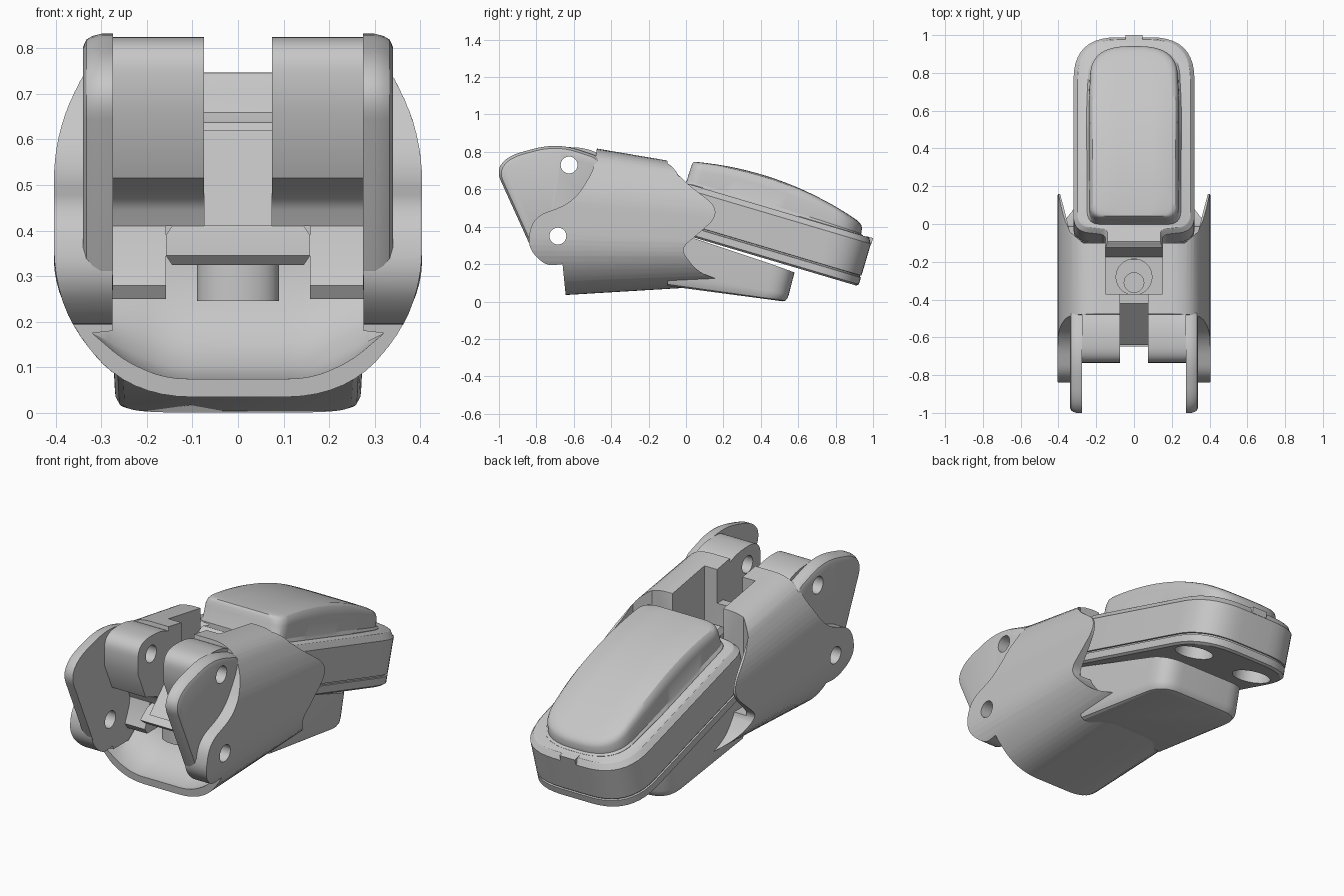
import bpy, bmesh, math
from mathutils import Vector

cube = bpy.data.objects.get("Cube")
if cube:
    bpy.data.objects.remove(cube, do_unlink=True)

grey = bpy.data.materials.new("plain grey")
grey.use_nodes = True
grey.diffuse_color = (0.57, 0.57, 0.57, 1)
grey.node_tree.nodes["Principled BSDF"].inputs["Base Color"].default_value = (0.57, 0.57, 0.57, 1)


def fillet(corners, steps=8):
    """Closed outline with each corner (a, b, cut) rounded, cuts kept under half an edge."""
    out = []
    for i, (a, b, cut) in enumerate(corners):
        p = Vector((a, b))
        if not cut:
            out.append(p)
            continue
        back = Vector(corners[i - 1][:2]) - p
        ahead = Vector(corners[(i + 1) % len(corners)][:2]) - p
        s = p + back * min(cut / back.length, 0.48)
        e = p + ahead * min(cut / ahead.length, 0.48)
        for k in range(steps + 1):
            t = k / steps
            out.append(s * (1 - t) ** 2 + p * 2 * t * (1 - t) + e * t * t)
    return out


def mirrored(half):
    return half + [(-a, b, c) for a, b, c in reversed(half)]


def loft(name, rings, strip_cap=False):
    """Solid skin through rings; strip_cap closes a symmetric last ring with cross strips."""
    bm = bmesh.new()
    rows = [[bm.verts.new(p) for p in ring] for ring in rings]
    for lo, hi in zip(rows, rows[1:]):
        for i in range(len(lo)):
            bm.faces.new((lo[i - 1], lo[i], hi[i], hi[i - 1]))
    bm.faces.new(rows[0][::-1])
    top = rows[-1]
    if strip_cap:
        for i in range(len(top) // 2 - 1):
            bm.faces.new((top[i], top[i + 1], top[-2 - i], top[-1 - i]))
    else:
        bm.faces.new(top)
    if bm.calc_volume(signed=True) < 0:
        bmesh.ops.reverse_faces(bm, faces=bm.faces)
    mesh = bpy.data.meshes.new(name)
    bm.to_mesh(mesh)
    bm.free()
    mesh.materials.append(grey)
    obj = bpy.data.objects.new(name, mesh)
    bpy.context.collection.objects.link(obj)
    return obj


def slab(name, outline, x0, x1):
    """Side outline (y, z) extruded across x."""
    return loft(name, [[(x, p[0], p[1]) for p in outline] for x in (x0, x1)])


def box(name, x0, x1, y0, y1, z0, z1):
    return slab(name, [(y0, z0), (y1, z0), (y1, z1), (y0, z1)], x0, x1)


def disc(cy, cz, r, n=32):
    return [(cy + r * math.cos(k * math.tau / n), cz + r * math.sin(k * math.tau / n)) for k in range(n)]


def carve(obj, cutter, op="DIFFERENCE"):
    """Apply a boolean, moving to the next solver if one returns nothing."""
    cutter.hide_render = True
    mod = obj.modifiers.new("cut", "BOOLEAN")
    mod.operation, mod.object = op, cutter
    result = obj.data
    for solver in ("EXACT", "MANIFOLD", "FLOAT"):
        mod.solver = solver
        bpy.context.view_layer.update()
        mesh = bpy.data.meshes.new_from_object(obj.evaluated_get(bpy.context.evaluated_depsgraph_get()))
        if len(mesh.polygons):
            result = mesh
            break
    obj.modifiers.clear()
    obj.data = result
    bpy.data.objects.remove(cutter, do_unlink=True)


def pin_holes(obj):
    for y, z in ((-0.625, 0.73), (-0.685, 0.35)):
        carve(obj, slab("pin_cutter", disc(y, z, 0.045), -0.6, 0.6))


# Ankle shell: cross-section swept along y, trimmed by its side outline
section = fillet(mirrored([(0.24, 0, 0.14), (0.404, 0.25, 0.15), (0.404, 0.73, 0.15), (0.3, 1, 0.12)]))


def shell_ring(y):
    low, high = 0.035 + 0.06 * (y + 0.64), 0.815 - 0.17 * (y + 0.46)
    return [(p.x, y, low + (high - low) * p.y) for p in section]


shell = loft("ankle_shell", [shell_ring(-0.95), shell_ring(0.25)])
side = fillet([(-0.46, 0.95, 0), (-0.15, 0.95, 0), (-0.1, 0.75, 0), (0, 0.635, 0.04),
               (0.2, 0.48, 0.11), (-0.03, 0.28, 0.05), (0.06, 0.16, 0.06), (0.18, 0.115, 0),
               (0.08, 0, 0), (-0.635, -0.05, 0), (-0.66, 0.2, 0), (-0.75, 0.19, 0.06),
               (-0.85, 0.29, 0.07), (-0.82, 0.45, 0.08), (-0.6, 0.53, 0.1), (-0.49, 0.71, 0.06)])
carve(shell, slab("side_cutter", side, -0.7, 0.7), "INTERSECT")


# Front bowl under the ankle joint, leaving a flange along the top
def bowl_ring(y, low):
    half = [(0.16, low, 0.05), (0.25, low + 0.04, 0.04), (0.32, max(0.175, low + 0.06), 0),
            (0.275, max(0.18, low + 0.07), 0), (0.275, 0.73, 0)]
    return [(p.x, y, p.y) for p in fillet(mirrored(half))]


carve(shell, loft("bowl_cutter", [bowl_ring(y, z) for y, z in
      ((-1.1, 0.072), (-0.62, 0.075), (-0.53, 0.1), (-0.46, 0.16), (-0.42, 0.23), (-0.4, 0.32))]))

# Rear socket for the toe pod, with thin side flaps
carve(shell, loft("socket_cutter", [[(-w, y, 0.27), (w, y, 0.27), (w, y, 1), (-w, y, 1)]
      for y, w in ((-0.1, 0.27), (-0.04, 0.34), (0.08, 0.37), (0.19, 0.4), (0.4, 0.41))]))

# Top slot, the gap toward the lugs and the round cup
carve(shell, box("slot_cutter", -0.15, 0.15, -0.37, -0.05, 0.46, 1))
carve(shell, box("gap_cutter", -0.075, 0.075, -0.6, -0.3, 0.62, 1))
for cy, r, z0 in ((-0.28, 0.095, 0.36), (-0.31, 0.052, 0.2)):
    carve(shell, loft("cup_cutter", [[(a, b, z) for a, b in disc(0, cy, r)] for z in (z0, 0.5)]))
pin_holes(shell)

# Side brackets, lugs and inner ribs, on both sides
bracket = fillet([(-0.82, 0.27, 0.05), (-1.015, 0.7, 0.06), (-0.95, 0.78, 0.08), (-0.69, 0.85, 0.2),
                  (-0.45, 0.77, 0.05), (-0.45, 0.5, 0.05), (-0.64, 0.27, 0.05)])
lug = fillet([(-0.67, 0.515, 0), (-0.735, 0.66, 0), (-0.735, 0.825, 0.1), (-0.52, 0.825, 0.1),
              (-0.39, 0.74, 0), (-0.39, 0.41, 0), (-0.52, 0.41, 0), (-0.55, 0.475, 0.05)])
rib = [(-0.39, 0.45), (-0.51, 0.45), (-0.525, 0.36), (-0.56, 0.28), (-0.54, 0.25), (-0.39, 0.25)]
for s, label in ((1, "left"), (-1, "right")):
    rings = []
    for x, k in ((0.274, 1), (0.3, 1), (0.32, 0.98), (0.333, 0.95), (0.34, 0.89)):
        rings.append([(s * x, -0.72 + k * (p.x + 0.72), 0.57 + k * (p.y - 0.57)) for p in bracket])
    plate = loft(label + "_bracket", rings)
    pin_holes(plate)
    pin_holes(slab(label + "_lug", lug, s * 0.075, s * 0.276))
    slab(label + "_rib", rib, s * 0.158, s * 0.276)

# Centre tab, stop plate and plug inside the bowl
slab("centre_tab", [(-0.64, 0.41), (-0.42, 0.62), (-0.375, 0.62), (-0.375, 0.41)], -0.075, 0.075)
loft("stop_plate", [[(-w, y, z), (w, y, z), (w, -0.39, z), (-w, -0.39, z)]
                    for z, w, y in ((0.325, 0.145, -0.58), (0.345, 0.158, -0.6), (0.39, 0.158, -0.54), (0.41, 0.145, -0.52))])
plug = [(0.09 * math.sin(t), -0.5 - 0.06 * math.cos(t)) for t in [math.pi * (k / 12 - 0.5) for k in range(13)]]
loft("round_plug", [[(x, y, z) for x, y in plug + [(0.09, -0.38), (-0.09, -0.38)]] for z in (0.245, 0.335)])

# Toe pod in its own tilted frame: d runs back from the tip, h is above the top face
tilt = math.radians(16.5)
tip = Vector((0, 0.997, 0.337))
along = Vector((0, math.cos(tilt), -math.sin(tilt)))
up = Vector((0, math.sin(tilt), math.cos(tilt)))


def pod_point(x, d, h):
    return tip + Vector((x, 0, 0)) - along * d + up * h


def pod_ring(outline, h, inset):
    kx, kd = 1 - inset / 0.32, 1 - inset / 0.56
    return [pod_point(p.x * kx, 0.56 + (p.y - 0.56) * kd, h) for p in outline]


pod_plan = fillet(mirrored([(0.15, 1.16, 0), (0.15, 1.09, 0.03), (0.32, 1.07, 0.08), (0.32, 0, 0.23)]), 10)
levels = ((-0.266, 0.012), (-0.256, 0), (-0.218, 0), (-0.216, 0.007), (-0.209, 0.007), (-0.207, 0),
          (-0.03, 0), (-0.027, 0.004), (-0.004, 0.016), (0, 0.022))
pod = loft("toe_pod", [pod_ring(pod_plan, h, i) for h, i in levels])
for x in (-0.19, 0.19):
    carve(pod, loft("recess_cutter", [[pod_point(x + a, 0.23 + b, h) for a, b in disc(0, 0, 0.098)]
                                      for h in (-0.3, -0.17)]))

# Latch at the tip
loft("tip_latch", [[pod_point(x, d, h) for x, d in ((-0.045, -0.003), (0.045, -0.003), (0.045, 0.035), (-0.045, 0.035))]
                   for h in (-0.03, 0.003)])

# Arched cushion on the pod, its long sides divided to follow the arch
cushion_plan = fillet(mirrored([(0.238, 1.04, 0.07), (0.242, 0.4, 0.1), (0.225, 0.065, 0.2)]), 12)
outline = []
for a, b in zip(cushion_plan, cushion_plan[1:] + cushion_plan[:1]):
    n = 1 if a.x * b.x < 0 else max(1, round((b - a).length / 0.06))
    outline += [a.lerp(b, k / n) for k in range(n)]
rings = []
for rise, kx, inset in ((-0.05, 1.04, -0.012), (0.02, 1.04, -0.012), (0.12, 1, 0), (0.65, 0.99, 0.004),
                        (0.85, 0.96, 0.013), (0.95, 0.91, 0.025), (1, 0.82, 0.045), (1.01, 0.4, 0.07), (1.01, 0.1, 0.08)):
    ring = []
    for p in outline:
        d = 0.9 + (p.y - 0.9) * (1 - inset / 0.83)
        height = 0.058 + 0.335 * (d - 0.07) - 0.28 * (d - 0.07) ** 2
        ring.append(pod_point(p.x * kx, d, rise * height))
    rings.append(ring)
loft("pod_cushion", rings, strip_cap=True)

# Sole block below the pod, sloped and leaning at its end
sole_plan = fillet(mirrored([(0.275, -0.1, 0), (0.27, 0.54, 0.12)]))


def sole_ring(level, inset):
    ring = []
    for p in sole_plan:
        y = p.y - inset * (p.y > 0)
        low, high = 0.07 - 0.133 * y, 0.35 - 0.36 * y
        z = low + (high - low) * level
        ring.append((p.x * (1 - inset / 0.27), y + 0.04 * level * (y > 0), z))
    return ring


loft("sole_block", [sole_ring(a, b) for a, b in ((0, 0.022), (0.03, 0.01), (0.12, 0.002), (0.25, 0), (1, 0))])

# Smooth shading with sharp edges kept
for obj in bpy.context.collection.objects:
    if obj.type == "MESH" and grey.name in obj.data.materials:
        bpy.ops.object.select_all(action="DESELECT")
        obj.select_set(True)
        bpy.context.view_layer.objects.active = obj
        bpy.ops.object.shade_smooth_by_angle(angle=math.radians(30))
